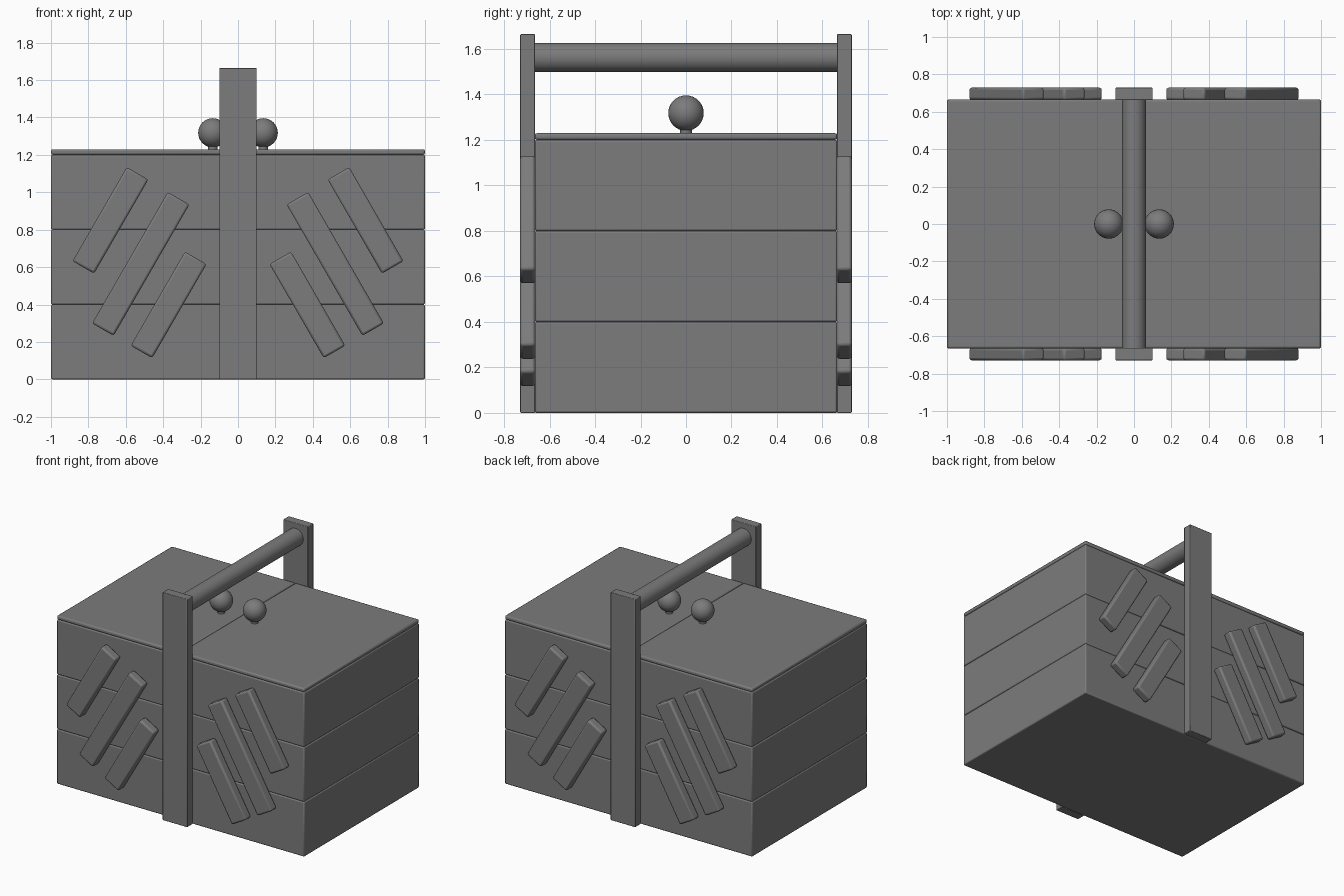
import bpy, bmesh, math
from mathutils import Matrix

if "Cube" in bpy.data.objects:
    bpy.data.objects.remove(bpy.data.objects["Cube"])

grey = bpy.data.materials.new("dark grey")
grey.diffuse_color = (0.2, 0.2, 0.2, 1)
grey.use_nodes = True
grey.node_tree.nodes["Principled BSDF"].inputs["Base Color"].default_value = grey.diffuse_color


def finish(name, bm, bevel=0.0, angle=60):
    me = bpy.data.meshes.new(name)
    bm.to_mesh(me)
    bm.free()
    me.materials.append(grey)
    ob = bpy.data.objects.new(name, me)
    bpy.context.collection.objects.link(ob)
    if bevel:
        mod = ob.modifiers.new("rounded edges", 'BEVEL')
        mod.width = bevel
        mod.segments = 2
    bpy.ops.object.select_all(action='DESELECT')
    ob.select_set(True)
    bpy.context.view_layer.objects.active = ob
    bpy.ops.object.shade_smooth_by_angle(angle=math.radians(angle))
    if bevel:
        # smooth across the bevels so the panels shade softly
        for p in me.polygons:
            p.use_smooth = True
    return ob


def box(name, center, size, bevel, tilt=0.0):
    bm = bmesh.new()
    m = (Matrix.Translation(center) @ Matrix.Rotation(tilt, 4, 'Y')
         @ Matrix.Diagonal((*size, 1)))
    bmesh.ops.create_cube(bm, size=1, matrix=m)
    return finish(name, bm, bevel)


# Bottom tray is one piece, the two upper tiers open in halves
box("bottom_tray", (0, 0, 0.2), (2, 1.33, 0.4), 0.008)
for side, s in (("left", -1), ("right", 1)):
    box(f"{side}_middle_tray", (s * 0.5, 0, 0.6), (1, 1.33, 0.4), 0.008)
    box(f"{side}_top_tray", (s * 0.5, 0, 1.0), (1, 1.33, 0.4), 0.008)
    box(f"{side}_lid", (s * 0.5, 0, 1.215), (1, 1.33, 0.03), 0.01)

    # Lid knob: round ball on a short neck
    bm = bmesh.new()
    bmesh.ops.create_uvsphere(bm, u_segments=32, v_segments=16, radius=0.078,
                              matrix=Matrix.Translation((s * 0.135, 0, 1.318)))
    bmesh.ops.create_cone(bm, cap_ends=True, segments=24, radius1=0.026,
                          radius2=0.026, depth=0.05,
                          matrix=Matrix.Translation((s * 0.135, 0, 1.245)))
    finish(f"{side}_knob", bm)

# Linkage arms: x, z, length
arms = {"upper": (0.682, 0.85, 0.58),
        "middle": (0.52, 0.617, 0.81),
        "lower": (0.371, 0.398, 0.58)}
for end, e in (("front", -1), ("back", 1)):
    box(f"{end}_post", (0, e * 0.696, 0.8325), (0.2, 0.066, 1.665), 0.004)
    for side, s in (("left", -1), ("right", 1)):
        for label, (x, z, length) in arms.items():
            box(f"{end}_{side}_{label}_arm", (s * x, e * 0.696, z),
                (0.133, 0.066, length), 0.012, -s * math.radians(30))

# Round carrying handle between the posts
bm = bmesh.new()
bmesh.ops.create_cone(bm, cap_ends=True, segments=32, radius1=0.064,
                      radius2=0.064, depth=1.34,
                      matrix=Matrix.Translation((0, 0, 1.563))
                      @ Matrix.Rotation(math.pi / 2, 4, 'X'))
finish("handle", bm)
